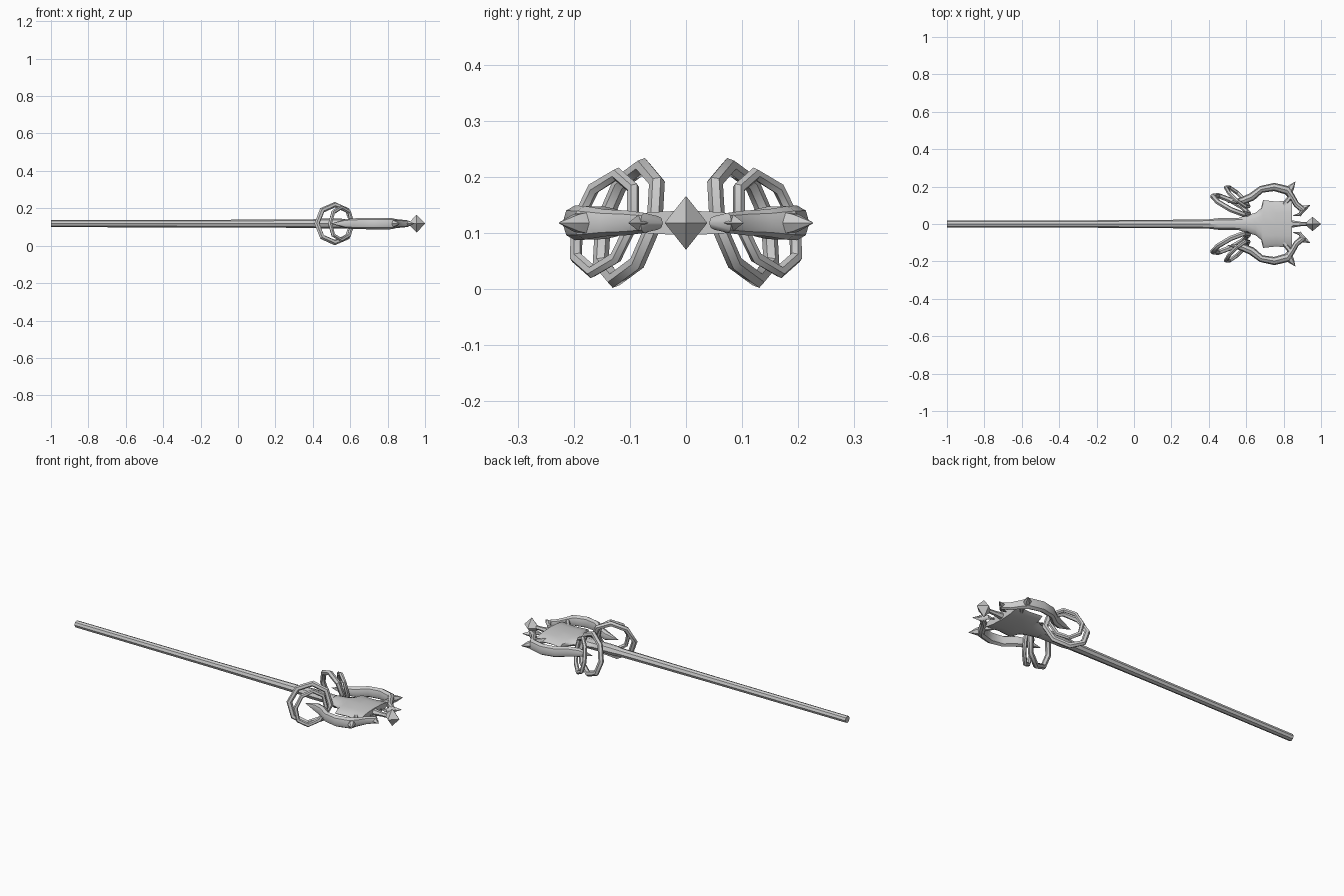
import bpy, bmesh, math
from mathutils import Vector

if "Cube" in bpy.data.objects:
    bpy.data.objects.remove(bpy.data.objects["Cube"])

Z = 0.118  # height of the staff axis
grey = bpy.data.materials.new("stone_grey")
grey.diffuse_color = (0.6, 0.6, 0.6, 1)
grey.use_nodes = True
grey.node_tree.nodes["Principled BSDF"].inputs["Base Color"].default_value = grey.diffuse_color


def finish(bm, name, angle=40):
    bmesh.ops.remove_doubles(bm, verts=bm.verts, dist=1e-5)
    bmesh.ops.recalc_face_normals(bm, faces=bm.faces)
    mesh = bpy.data.meshes.new(name)
    bm.to_mesh(mesh)
    bm.free()
    mesh.materials.append(grey)
    ob = bpy.data.objects.new(name, mesh)
    bpy.context.collection.objects.link(ob)
    bpy.ops.object.select_all(action='DESELECT')
    ob.select_set(True)
    bpy.context.view_layer.objects.active = ob
    bpy.ops.object.shade_smooth_by_angle(angle=math.radians(angle))
    return ob


def bridge(bm, rings, closed=False):
    n = len(rings[0])
    pairs = list(zip(rings, rings[1:])) + ([(rings[-1], rings[0])] if closed else [])
    for a, b in pairs:
        for i in range(n):
            j = (i + 1) % n
            bm.faces.new((a[i], a[j], b[j], b[i]))
    if not closed:
        bm.faces.new(rings[0])
        bm.faces.new(rings[-1])


def loft(name, path, sides=8, side=1):
    """Tube along horizontal points (x, y, half width, half height)."""
    bm = bmesh.new()
    pts = [Vector((p[0], p[1] * side, Z)) for p in path]
    rings = []
    for k, p in enumerate(path):
        t = (pts[min(k + 1, len(pts) - 1)] - pts[max(k - 1, 0)]).normalized()
        across = Vector((-t.y, t.x, 0))
        ring = []
        for i in range(sides):
            a = math.tau * i / sides
            ring.append(bm.verts.new(pts[k] + across * math.cos(a) * p[2]
                                     + Vector((0, 0, math.sin(a) * p[3]))))
        rings.append(ring)
    bridge(bm, rings)
    return finish(bm, name)


def hoop(name, centre, u, v, radius, side):
    """Eight-sided tilted hoop spanned by the vectors u and v."""
    flip = Vector((1, side, 1))
    c, u, v = (Vector(w) * flip for w in (centre, u, v))
    normal = u.cross(v).normalized()
    bm = bmesh.new()
    rings = []
    for k in range(8):
        a = math.tau * k / 8
        out = u * math.cos(a) + v * math.sin(a)
        d = out.normalized()
        rings.append([bm.verts.new(c + out + d * math.cos(b) * radius * 1.08
                                   + normal * math.sin(b) * radius)
                      for b in (math.tau * i / 6 for i in range(6))])
    bridge(bm, rings, closed=True)
    return finish(bm, name)


# long shaft that thickens at the collar
loft("shaft", [(-1, 0, .019, .019), (-.2, 0, .020, .020), (.25, 0, .023, .022),
               (.40, 0, .025, .023), (.45, 0, .031, .027), (.52, 0, .031, .027),
               (.60, 0, .035, .025)])

# flared head with concave shoulders and a hollowed end
head = [(.55, 0, .030, .022), (.60, 0, .046, .022), (.65, 0, .060, .022),
        (.68, 0, .085, .022), (.69, 0, .128, .022), (.76, 0, .120, .022),
        (.845, 0, .128, .022)]
loft("flared_head", head, sides=12)

# centre spike and diamond finial
loft("centre_spike", [(.83, 0, .022, .020), (.89, 0, .012, .012), (.95, 0, .010, .010)], 6)
loft("diamond_finial", [(.910, 0, .0005, .0005), (.955, 0, .038, .048),
                        (1.0, 0, .0005, .0005)], 4)

arm = [(.50, .115, .001, .001), (.575, .122, .020, .024), (.63, .145, .022, .029),
       (.68, .185, .019, .030), (.75, .198, .022, .031), (.82, .180, .024, .030),
       (.845, .145, .016, .024), (.868, .105, .016, .022), (.905, .075, .020, .018),
       (.885, .050, .010, .012), (.85, .045, .001, .001)]

for side, tag in ((1, "left"), (-1, "right")):
    # curved claw arm with its barbs
    loft("claw_arm_" + tag, arm, 8, side)
    loft("outer_barb_" + tag, [(.815, .165, .026, .026), (.840, .195, .018, .018),
                               (.862, .226, .001, .001)], 6, side)
    loft("tip_barb_" + tag, [(.885, .070, .018, .017), (.912, .085, .015, .014),
                             (.942, .102, .001, .001)], 4, side)
    # strut joining the head and the arm
    loft("arm_strut_" + tag, [(.80, .10, .012, .015), (.84, .15, .014, .018)], 6, side)
    # pair of tilted hoops
    hoop("large_hoop_" + tag, (.517, .102, Z), (.095, -.046, 0), (0, -.025, .101), .014, side)
    hoop("small_hoop_" + tag, (.552, .145, Z), (.060, -.050, 0), (0, -.022, .087), .011, side)
